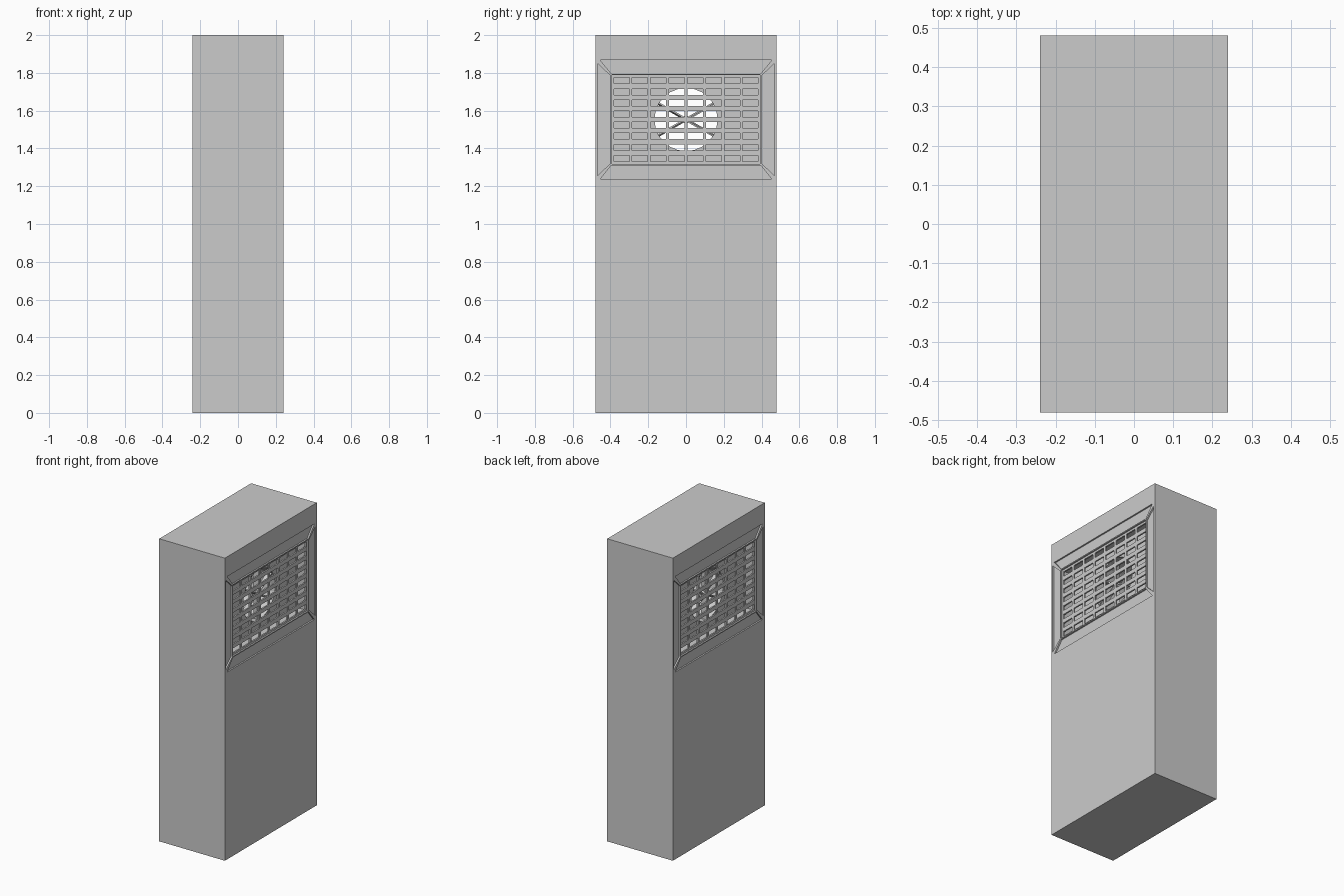
import bpy, bmesh, math
from mathutils import Matrix, Vector

if "Cube" in bpy.data.objects:
    bpy.data.objects.remove(bpy.data.objects["Cube"])

CZ = 1.553            # vent centre height
PY, PZ = 0.393, 0.235 # vent half size
R = 0.167             # fan duct radius


def make_object(name, bm):
    bmesh.ops.recalc_face_normals(bm, faces=bm.faces)
    mesh = bpy.data.meshes.new(name)
    bm.to_mesh(mesh)
    bm.free()
    ob = bpy.data.objects.new(name, mesh)
    bpy.context.collection.objects.link(ob)
    return ob


def add_box(bm, lo, hi):
    lo, hi = Vector(lo), Vector(hi)
    m = Matrix.Translation((lo + hi) / 2) @ Matrix.Diagonal((*(hi - lo), 1))
    bmesh.ops.create_cube(bm, size=1, matrix=m)


def add_prism(bm, pts, x0, x1):
    a = [bm.verts.new((x0, y, CZ + z)) for y, z in pts]
    b = [bm.verts.new((x1, y, CZ + z)) for y, z in pts]
    bm.faces.new(a)
    bm.faces.new(b[::-1])
    n = len(pts)
    for i in range(n):
        bm.faces.new((a[i], b[i], b[(i + 1) % n], a[(i + 1) % n]))


def add_cylinder(bm, r, depth, x, seg):
    m = Matrix.Translation((x, 0, CZ)) @ Matrix.Rotation(math.pi / 2, 4, 'Y')
    bmesh.ops.create_cone(bm, cap_ends=True, segments=seg, radius1=r,
                          radius2=r, depth=depth, matrix=m)


def cut(ob, cutter):
    mod = ob.modifiers.new("cut", 'BOOLEAN')
    mod.operation, mod.solver, mod.object = 'DIFFERENCE', 'EXACT', cutter
    bpy.context.view_layer.objects.active = ob
    bpy.ops.object.modifier_apply(modifier=mod.name)
    bpy.data.objects.remove(cutter)


# Cabinet body
bm = bmesh.new()
add_box(bm, (-0.24, -0.48, 0), (0.24, 0.48, 2))
body = make_object("cabinet", bm)

# Vent pockets and the four mitred frame grooves on both sides
bm = bmesh.new()
for s in (-1, 1):
    add_box(bm, (min(s * .155, s * .3), -PY, CZ - PZ),
            (max(s * .155, s * .3), PY, CZ + PZ))
    for t in (-1, 1):
        add_prism(bm, [(-.455, t * .316), (.455, t * .316),
                       (.395, t * .242), (-.395, t * .242)], s * .23, s * .3)
        add_prism(bm, [(t * .469, -.297), (t * .469, .297),
                       (t * .401, .233), (t * .401, -.233)], s * .23, s * .3)
cut(body, make_object("vent_cutter", bm))

# Round duct through the cabinet
bm = bmesh.new()
add_cylinder(bm, R, 0.4, 0, 24)
cut(body, make_object("duct_cutter", bm))

# Slot edges of the grille, 8 columns by 8 rows
ys, zs = [-PY], [CZ - PZ]
for i in range(8):
    cy, cz = (i - 3.5) * 0.0975, CZ + (i - 3.5) * 0.0588
    ys += [cy - 0.041, cy + 0.041]
    zs += [cz - 0.016, cz + 0.016]
ys.append(PY)
zs.append(CZ + PZ)

for side, s in (("left", -1), ("right", 1)):
    # Slotted grille: a grid of faces without the slots, then thickened
    bm = bmesh.new()
    v = [[bm.verts.new((s * .23, y, z)) for z in zs] for y in ys]
    for i in range(len(ys) - 1):
        for j in range(len(zs) - 1):
            if not (i % 2 and j % 2):
                bm.faces.new((v[i][j], v[i + 1][j], v[i + 1][j + 1], v[i][j + 1]))
    ext = bmesh.ops.extrude_face_region(bm, geom=bm.faces[:], use_keep_orig=True)
    moved = [g for g in ext["geom"] if isinstance(g, bmesh.types.BMVert)]
    bmesh.ops.translate(bm, verts=moved, vec=(-s * .01, 0, 0))
    make_object(side + "_grille", bm)

    # Fan: small hub with narrow blades
    bm = bmesh.new()
    add_cylinder(bm, 0.02, 0.03, s * .13, 12)
    for k in range(6):
        old = set(bm.verts)
        add_box(bm, (-.015, -.004, .01), (.015, .004, R))
        new = [w for w in bm.verts if w not in old]
        m = (Matrix.Translation((s * .13, 0, CZ))
             @ Matrix.Rotation(math.radians(60 * k), 4, 'X')
             @ Matrix.Rotation(math.radians(15 * s), 4, 'Z'))
        bmesh.ops.transform(bm, matrix=m, verts=new)
    make_object(side + "_fan", bm)
